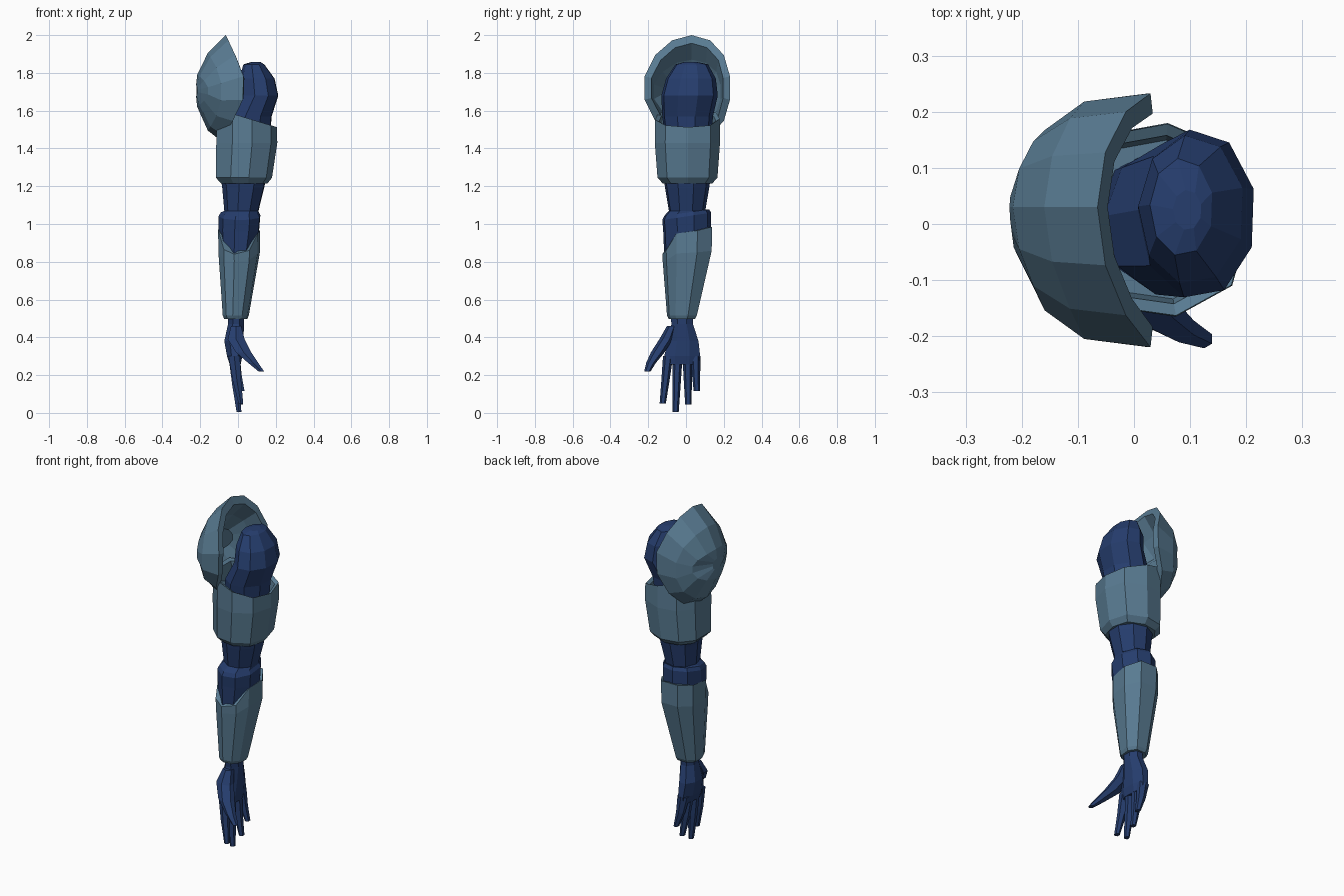
import bpy, bmesh
from math import sin, cos, pi


def material(name, rgb):
    m = bpy.data.materials.new(name)
    m.diffuse_color = (*rgb, 1)
    return m


STEEL = material("steel_blue", (0.10, 0.20, 0.29))
NAVY = material("navy", (0.019, 0.047, 0.155))


def loft(name, rings, mat):
    """Skin equal-length rings of points with flat faces and close both ends."""
    bm = bmesh.new()
    vs = [[bm.verts.new(p) for p in r] for r in rings]
    n = len(rings[0])
    for a, b in zip(vs, vs[1:]):
        for i in range(n):
            j = (i + 1) % n
            bm.faces.new((a[i], a[j], b[j], b[i]))
    bm.faces.new(vs[0])
    bm.faces.new(vs[-1])
    bmesh.ops.recalc_face_normals(bm, faces=bm.faces)
    me = bpy.data.meshes.new(name)
    bm.to_mesh(me)
    bm.free()
    me.materials.append(mat)
    ob = bpy.data.objects.new(name, me)
    bpy.context.collection.objects.link(ob)
    return ob


def oval(x0, x1, y0, y1, z, n=9, turn=0.3, tilt=0.0):
    """Horizontal n-sided ring filling the given x and y extents."""
    pts = []
    for i in range(n):
        a = 2 * pi * i / n + turn
        x = (x0 + x1) / 2 + (x1 - x0) / 2 * cos(a) * 1.03
        y = (y0 + y1) / 2 + (y1 - y0) / 2 * sin(a) * 1.03
        pts.append((x, y, z + tilt * y))
    return pts


# Shoulder ball, narrowing to a small sloped cap
loft("shoulder", [
    oval(-0.07, 0.17, -0.11, 0.13, 1.44),
    oval(-0.05, 0.18, -0.125, 0.14, 1.57),
    oval(0.01, 0.215, -0.13, 0.165, 1.68),
    oval(0.01, 0.195, -0.105, 0.155, 1.77),
    oval(0.03, 0.14, -0.055, 0.115, 1.845),
    oval(0.07, 0.12, -0.01, 0.06, 1.857),
], NAVY)

# Upper arm running into the lipped elbow sleeve
loft("upper_arm_and_elbow", [
    oval(-0.09, 0.155, -0.12, 0.13, 1.26),
    oval(-0.08, 0.14, -0.11, 0.12, 1.19),
    oval(-0.07, 0.11, -0.09, 0.10, 1.07),
    oval(-0.088, 0.11, -0.115, 0.12, 1.06, tilt=0.15),
    oval(-0.10, 0.12, -0.125, 0.13, 1.04, tilt=0.15),
    oval(-0.10, 0.113, -0.12, 0.13, 0.96),
    oval(-0.09, 0.09, -0.115, 0.115, 0.84),
    oval(-0.06, 0.06, -0.08, 0.08, 0.76),
], NAVY)

# Upper arm cuff: tapered wall, bevelled foot, sloping hollow rim
CUFF = [(-0.115, -0.07), (-0.03, -0.15), (0.075, -0.165), (0.175, -0.11), (0.208, 0.01),
        (0.175, 0.13), (0.06, 0.18), (-0.05, 0.16), (-0.115, 0.08)]


def cuff_ring(s, z, slope=0.0, dx=0.0):
    return [(0.045 + dx + (x - 0.045) * s, 0.01 + (y - 0.01) * s, z - slope * x) for x, y in CUFF]


loft("upper_arm_cuff", [
    cuff_ring(0.76, 1.215, dx=-0.013),
    cuff_ring(0.92, 1.245, dx=-0.015),
    cuff_ring(1.0, 1.43),
    cuff_ring(0.99, 1.575, 0.3),
    cuff_ring(0.87, 1.565, 0.3),
    cuff_ring(0.82, 1.48, 0.1),
], STEEL)

# Forearm guard with a notch at the front top
TOP = [(-0.075, -0.10, 0.865), (-0.02, -0.125, 0.84), (0.06, -0.105, 0.86),
       (0.105, -0.05, 0.95), (0.117, 0.06, 0.965), (0.065, 0.138, 0.985),
       (-0.04, 0.138, 0.985), (-0.10, 0.08, 0.98), (-0.105, -0.03, 0.97)]


def guard_ring(s, z):
    return [(-0.0125 + (x - 0.005) * 0.62 * s, -0.0225 + (y - 0.005) * 0.6 * s, z)
            for x, y, _ in TOP]


loft("forearm_guard", [
    TOP,
    [(x * 0.99, y * 0.985, 0.80 + (z - 0.84) * 0.4) for x, y, z in TOP],
    guard_ring(1.0, 0.515),
    guard_ring(0.88, 0.497),
], STEEL)

# Palm and wrist
loft("palm", [
    oval(-0.055, 0.035, -0.085, 0.04, 0.52, 8, pi / 8),
    oval(-0.055, 0.035, -0.08, 0.04, 0.47, 8, pi / 8),
    oval(-0.075, 0.03, -0.10, 0.07, 0.38, 8, pi / 8),
    oval(-0.06, 0.025, -0.12, 0.08, 0.30, 8, pi / 8),
    oval(-0.045, 0.015, -0.115, 0.07, 0.255, 8, pi / 8),
], NAVY)


def digit(name, path):
    """Six-sided tapering finger; path entries are x, y, z, half depth, half width."""
    loft(name, [oval(x - d, x + d, y - w, y + w, z, 6, pi / 6)
                for x, y, z, d, w in path], NAVY)


# Fingers: knuckle y, tip x, tip y, tip z
for name, ky, tx, ty, tz in (("index_finger", -0.095, 0.015, -0.123, 0.05),
                             ("middle_finger", -0.045, 0.005, -0.055, 0.005),
                             ("ring_finger", 0.008, 0.015, 0.012, 0.045),
                             ("little_finger", 0.05, 0.022, 0.057, 0.115)):
    mid = (tz + 0.29) / 2
    digit(name, [(-0.02, ky, 0.30, 0.034, 0.026),
                 (-0.01 + tx * 0.3, (ky + ty) / 2, mid, 0.025, 0.021),
                 (tx, ty, tz, 0.014, 0.016)])

# Thumb, swung forward and outward
digit("thumb", [(-0.01, -0.075, 0.46, 0.03, 0.025),
                (-0.01, -0.105, 0.39, 0.05, 0.035),
                (0.03, -0.15, 0.32, 0.045, 0.035),
                (0.08, -0.185, 0.265, 0.03, 0.025),
                (0.125, -0.205, 0.218, 0.016, 0.016)])


# Shoulder pad: faceted dome with a saddle-shaped rim and hollow inside
def pad_ring(hy, cz, hz, xf, n=14):
    ring = []
    for i in range(n):
        a = 2 * pi * i / n
        s, c = sin(a), cos(a)
        ring.append((xf(s, c), hy * s + 0.03 * abs(c), cz + hz * c))
    return ring


def rim_x(s, c):
    return 0.045 - (0.11 if c > 0 else 0.135) * abs(c) ** 1.3


loft("shoulder_pad", [
    pad_ring(0.05, 1.705, 0.03, lambda s, c: -0.222 + 0.008 * s * s),
    pad_ring(0.165, 1.705, 0.085, lambda s, c: -0.216 + 0.06 * s * s),
    pad_ring(0.217, 1.70, 0.205, lambda s, c: -0.16 + 0.075 * s * s),
    pad_ring(0.232, 1.72, 0.28, rim_x),
    pad_ring(0.195, 1.72, 0.237, lambda s, c: rim_x(s, c) + 0.018 * abs(c)),
    pad_ring(0.18, 1.70, 0.17, lambda s, c: -0.12 + 0.07 * s * s),
    pad_ring(0.13, 1.705, 0.07, lambda s, c: -0.175 + 0.05 * s * s),
], STEEL)
